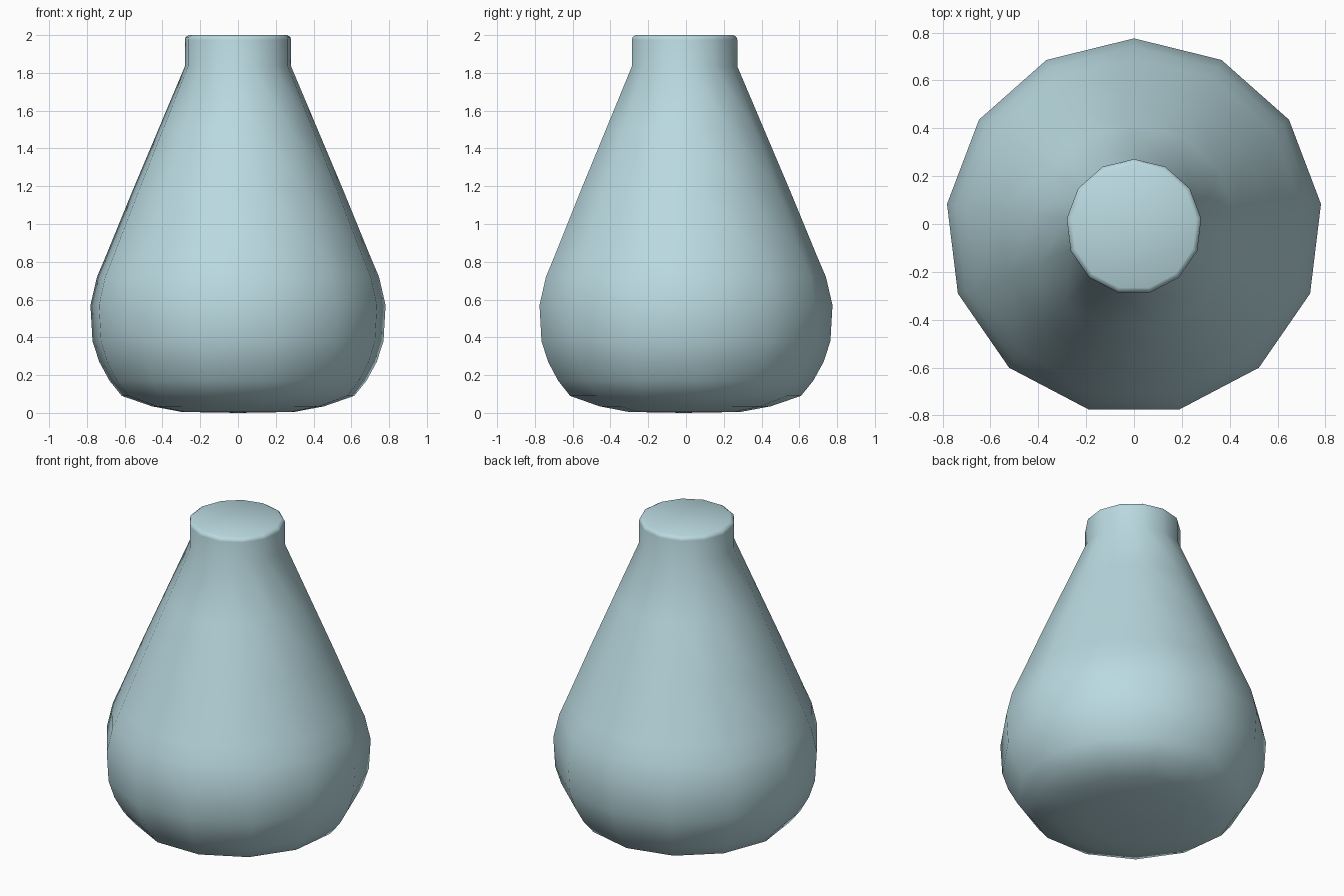
import bpy, bmesh, math

if "Cube" in bpy.data.objects:
    bpy.data.objects.remove(bpy.data.objects["Cube"])

SIDES = 13
# flask outline from base to mouth: (radius, height)
PROFILE = [
    (0.0, 0.0), (0.30, 0.005), (0.46, 0.035), (0.62, 0.09), (0.685, 0.17),
    (0.74, 0.27), (0.776, 0.38), (0.787, 0.57), (0.752, 0.72), (0.705, 0.83),
    (0.565, 1.17), (0.425, 1.50), (0.283, 1.835), (0.283, 1.975),
    (0.279, 1.99), (0.262, 2.0), (0.0, 2.0),
]


def lathe(name, profile, sides, y_shift):
    """Revolve a profile about z, with one corner pointing to +y."""
    bm = bmesh.new()
    rings = []
    for r, z in profile:
        if r == 0:
            rings.append([bm.verts.new((0, y_shift, z))] * sides)
        else:
            angles = [2 * math.pi * i / sides for i in range(sides)]
            rings.append([bm.verts.new((r * math.sin(a), r * math.cos(a) + y_shift, z))
                          for a in angles])
    for low, high in zip(rings, rings[1:]):
        for i in range(sides):
            j = (i + 1) % sides
            corners = list(dict.fromkeys((low[i], low[j], high[j], high[i])))
            bm.faces.new(corners)
    bmesh.ops.recalc_face_normals(bm, faces=bm.faces)
    for f in bm.faces:
        f.smooth = True
    mesh = bpy.data.meshes.new(name)
    bm.to_mesh(mesh)
    bm.free()
    obj = bpy.data.objects.new(name, mesh)
    bpy.context.collection.objects.link(obj)
    return obj


# closed conical flask body with short neck, centred by its bounds
shift = -0.787 * (1 - math.cos(math.pi / SIDES)) / 2
flask = lathe("flask_body", PROFILE, SIDES, shift)

# pale blue glass colour
glass = bpy.data.materials.new("pale_blue")
glass.diffuse_color = (0.49, 0.70, 0.75, 1)
glass.use_nodes = True
glass.node_tree.nodes["Principled BSDF"].inputs["Base Color"].default_value = glass.diffuse_color
flask.data.materials.append(glass)
